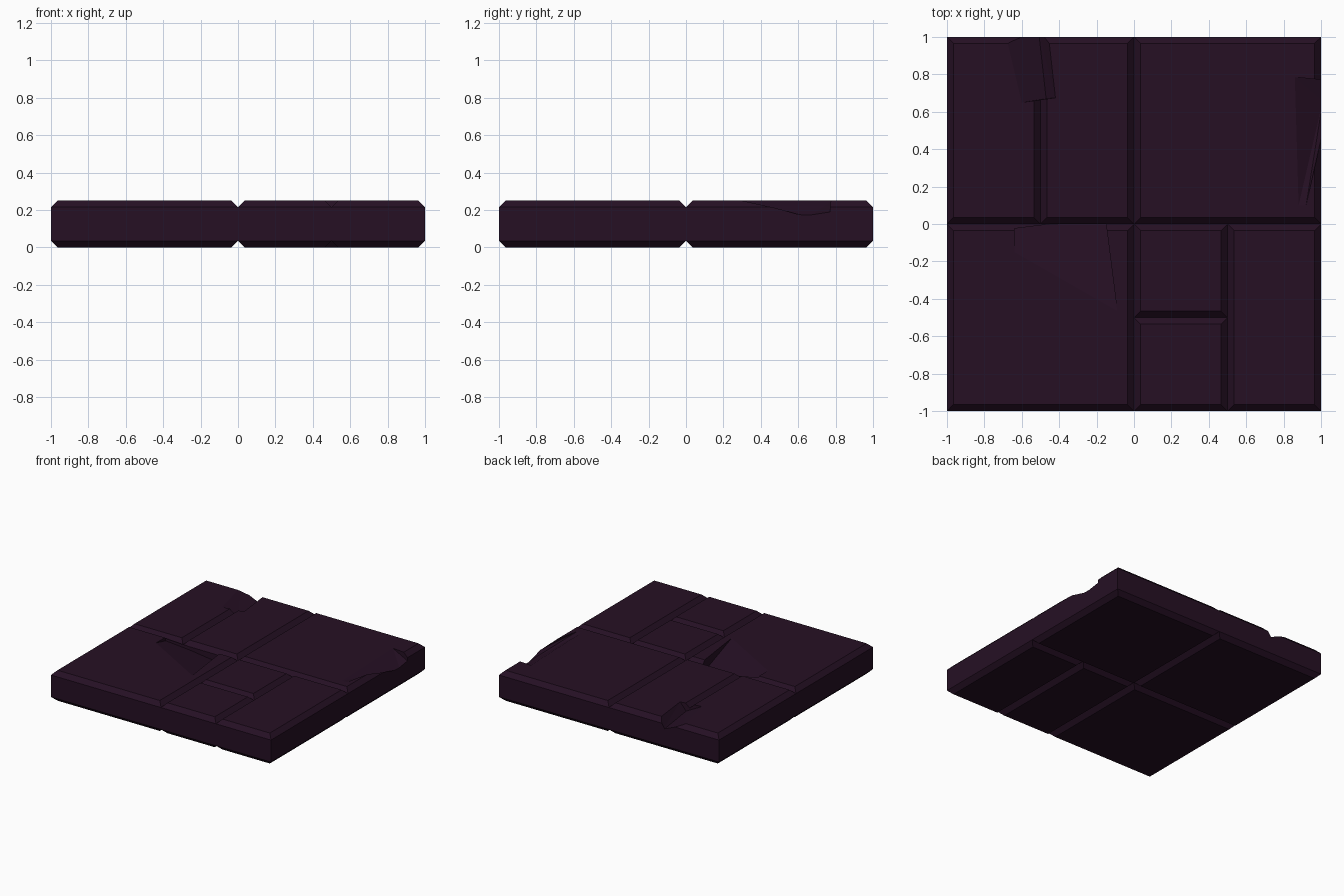
import bpy, bmesh

if "Cube" in bpy.data.objects:
    bpy.data.objects.remove(bpy.data.objects["Cube"])

H = 0.25      # slab thickness
B = 0.035     # chamfer size

stone = bpy.data.materials.new("dark purple stone")
stone.diffuse_color = (0.019, 0.005, 0.0175, 1)
stone.use_nodes = True
stone.node_tree.nodes["Principled BSDF"].inputs["Base Color"].default_value = stone.diffuse_color


def add_object(name, bm):
    bmesh.ops.recalc_face_normals(bm, faces=bm.faces)
    me = bpy.data.meshes.new(name)
    bm.to_mesh(me)
    bm.free()
    me.materials.append(stone)
    ob = bpy.data.objects.new(name, me)
    bpy.context.collection.objects.link(ob)
    return ob


def tile(name, x0, x1, y0, y1):
    """Box with its top and bottom rims chamfered, corners left sharp."""
    bm = bmesh.new()
    bmesh.ops.create_cube(bm, size=1)
    for v in bm.verts:
        v.co.x = x1 if v.co.x > 0 else x0
        v.co.y = y1 if v.co.y > 0 else y0
        v.co.z = H if v.co.z > 0 else 0
    rims = [e for e in bm.edges if abs(e.verts[0].co.z - e.verts[1].co.z) < 1e-4]
    bmesh.ops.bevel(bm, geom=rims, offset=B, offset_type='OFFSET',
                    segments=1, profile=0.5, affect='EDGES')
    return add_object(name, bm)


def hull(name, points):
    bm = bmesh.new()
    for p in points:
        bm.verts.new(p)
    bmesh.ops.convex_hull(bm, input=bm.verts)
    ob = add_object(name, bm)
    ob.hide_render = True
    return ob


def chip(name, rim, floor):
    """Cutter: rim outline (x, y, z) raised above the slab, plus low floor points."""
    return hull(name, rim + [(x, y, 0.32) for x, y, z in rim + floor] + floor)


def groove(name, a, b, axis):
    """V-shaped cutter running between a and b, both given as (x, y)."""
    pts = []
    for x, y in (a, b):
        pts.append((x, y, H - B))
        for s in (-0.085, 0.085):
            pts.append((x + s, y, 0.30) if axis == 'x' else (x, y + s, 0.30))
    return hull(name, pts)


def cut(ob, cutter):
    m = ob.modifiers.new("cut", 'BOOLEAN')
    m.operation, m.solver, m.object = 'DIFFERENCE', 'EXACT', cutter
    bpy.context.view_layer.objects.active = ob
    bpy.ops.object.modifier_apply(modifier=m.name)
    bpy.data.objects.remove(cutter)


# Floor slabs
back_left = tile("back_left_slab", -1, 0, 0, 1)
back_right = tile("back_right_slab", 0, 1, 0, 1)
front_left = tile("front_left_slab", -1, 0, -1, 0)
front_middle = tile("front_middle_slab", 0, 0.5, -1, 0)
front_right = tile("front_right_slab", 0.5, 1, -1, 0)

# Shallow joints cut into the top only
cut(back_left, groove("joint_cutter", (-0.5, -0.1), (-0.5, 1.1), 'x'))
cut(front_middle, groove("joint_cutter", (-0.1, -0.5), (0.6, -0.5), 'y'))

# Broken chip at the back edge
cut(back_left, chip("chip_cutter",
    [(-0.69, 1.03, H), (-0.60, 0.65, H), (-0.42, 0.675, H), (-0.46, 1.03, H)],
    [(-0.51, 1.03, 0.175), (-0.47, 0.67, 0.185)]))

# Broken chip at the right edge
cut(back_right, chip("chip_cutter",
    [(0.86, 0.785, H), (0.88, 0.10, H), (0.92, 0.10, H)],
    [(1.01, 0.50, 0.213), (1.01, 0.66, 0.168), (1.01, 0.77, 0.185)]))

# Wide shallow chip beside the centre
cut(front_left, chip("chip_cutter",
    [(-0.64, -0.15, H), (-0.09, -0.465, H), (-0.64, -0.025, H)],
    [(-0.64, -0.025, 0.22), (-0.40, 0.005, 0.182), (-0.15, 0.005, 0.15)]))
